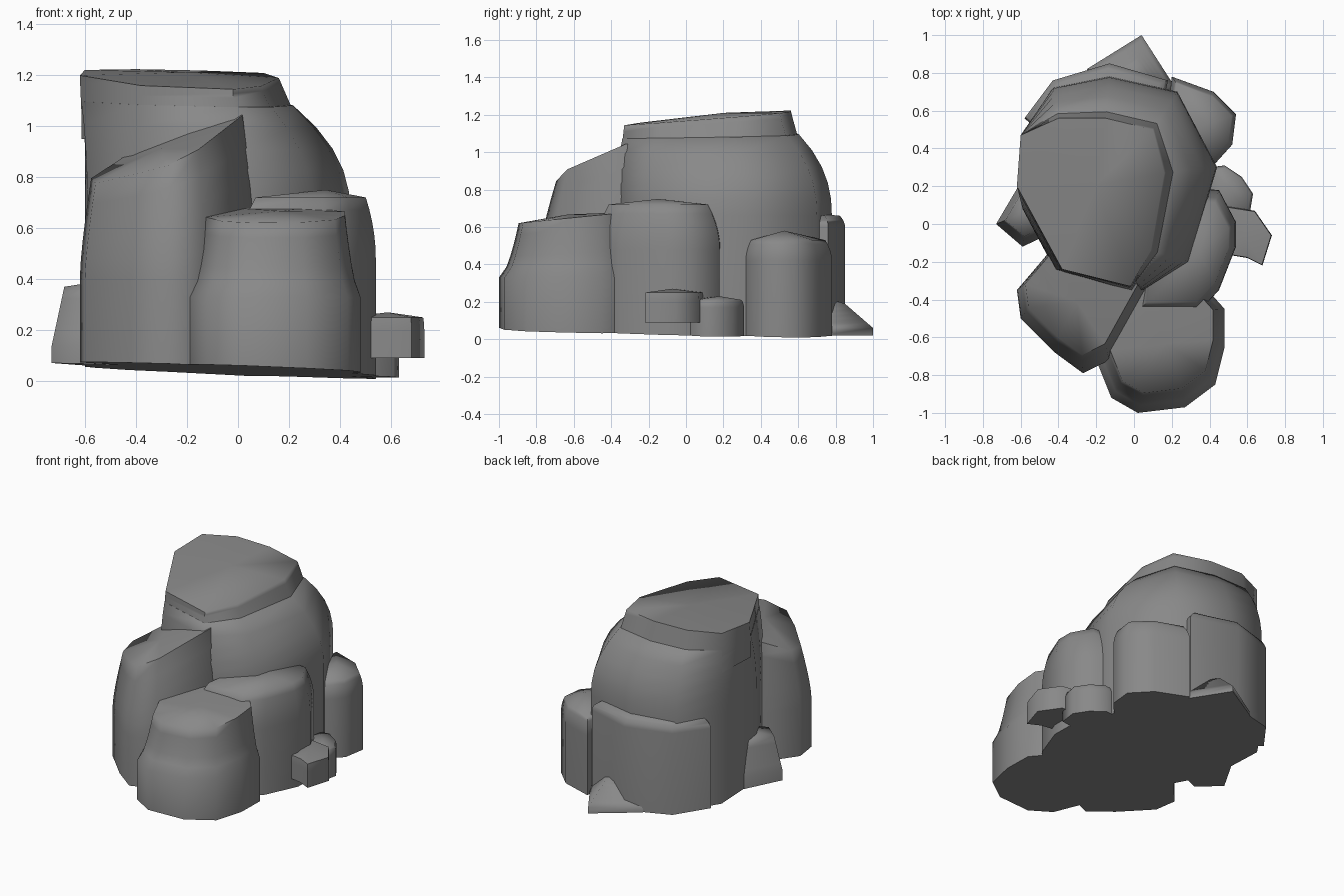
import bpy, bmesh, math
from mathutils import Vector

if "Cube" in bpy.data.objects:
    bpy.data.objects.remove(bpy.data.objects["Cube"])

GROUND = (0.042, -0.04, -0.02)   # sloping underside: height, slope in x, slope in y
STEPS = (0, .2, .4, .6, .8, 1)   # heights between shoulder and top

stone = bpy.data.materials.new("dark_stone")
stone.diffuse_color = (.25, .25, .25, 1)
stone.use_nodes = True
stone.node_tree.nodes["Principled BSDF"].inputs["Base Color"].default_value = stone.diffuse_color


def loft(name, lower, upper, shoulder, top, power=2, crown=0.02, foot=GROUND):
    """Straight wall on the lower outline, then rounding in to the upper outline."""
    def height(plane, p):
        return plane[0] + plane[1] * p.x + plane[2] * p.y

    rings = [[(p.x, p.y, height(foot, p)) for p in lower]]
    for u in STEPS:
        ring = []
        for a, b in zip(lower, upper):
            p = a.lerp(b, u ** power)
            ring.append((p.x, p.y, shoulder + (height(top, p) - shoulder) * u))
        rings.append(ring)

    bm = bmesh.new()
    rows = [[bm.verts.new(p) for p in ring] for ring in rings]
    n = len(lower)
    for a, b in zip(rows, rows[1:]):
        for i in range(n):
            j = (i + 1) % n
            bm.faces.new((a[i], a[j], b[j], b[i]))
    for row, lift in ((rows[0], 0), (rows[-1], crown)):
        mid = sum((v.co for v in row), Vector()) / n
        c = bm.verts.new(mid + Vector((0, 0, lift)))
        for i in range(n):
            bm.faces.new((row[i], row[(i + 1) % n], c))
    bmesh.ops.recalc_face_normals(bm, faces=bm.faces)
    me = bpy.data.meshes.new(name)
    bm.to_mesh(me)
    bm.free()
    me.materials.append(stone)
    me.polygons.foreach_set("use_smooth", [True] * len(me.polygons))
    me.set_sharp_from_angle(angle=math.radians(70))
    bpy.context.collection.objects.link(bpy.data.objects.new(name, me))


def boulder(name, outline, shoulder, top, taper, shift=0, **options):
    """Boulder whose top is its own outline, scaled and moved back."""
    lower = [Vector(p) for p in outline]
    mid = sum(lower, Vector((0, 0))) / len(lower)
    upper = [mid + (p - mid) * taper + Vector((0, shift)) for p in lower]
    loft(name, lower, upper, shoulder, top, **options)


# tall main boulder with a low rim on its summit
body = [Vector(p) for p in (
    (0, -.38), (.29, -.2), (.44, .3), (.23, .7), (-.13, .78),
    (-.43, .72), (-.6, .47), (-.59, .08), (-.42, -.24))]
summit = [Vector(p) for p in (
    (-.02, -.33), (.09, -.14), (.16, .27), (.1, .5), (-.15, .56),
    (-.4, .56), (-.6, .47), (-.62, .2), (-.38, -.24))]
rim = [s.lerp(b, .2) for s, b in zip(summit, body)]
loft("main_boulder", body, rim, .66, (1.08, -.02, .02), power=2.3)
loft("summit_rim", rim, summit, 1.06, (1.17, -.02, .08), power=1, foot=(.95, 0, 0))

# lower shelf behind the main boulder
boulder("back_shelf_boulder",
        [(.18, .76), (-.13, .85), (-.43, .76), (-.58, .56), (-.4, .4), (.1, .4)],
        .6, (.66, 0, 0), .88)

# pointed spurs at its foot, back and left
boulder("back_spur", [(.22, .72), (.04, 1), (-.25, .82), (.03, .6)],
        .06, (.19, 0, 0), .3, power=1)
boulder("left_spur", [(-.73, 0), (-.59, -.12), (-.4, -.03), (-.45, .3), (-.6, .22)],
        .14, (.37, 0, 0), .72, power=1)

# leaning boulder at the front left
boulder("front_left_boulder",
        [(-.62, -.35), (-.6, -.5), (-.42, -.68), (-.27, -.79), (-.13, -.72),
         (.07, -.36), (0, -.15), (-.45, -.15)],
        .4, (1.1, .42, .2), .86, .05, power=1.5)

# rounded boulder at the front right
boulder("front_right_boulder",
        [(-.12, -.92), (.02, -1), (.27, -.97), (.43, -.85), (.48, -.65),
         (.48, -.45), (.3, -.25), (-.1, -.25), (-.2, -.72)],
        .33, (.71, 0, .1), .8, .04, power=.6)

# shoulder boulder on the right side
boulder("right_shoulder_boulder",
        [(0, -.48), (.33, -.48), (.45, -.35), (.54, -.12), (.54, .01),
         (.45, .18), (.1, .2)],
        .48, (.72, 0, 0), .8, crown=.03)

# boulder at the back right
boulder("back_right_boulder",
        [(.2, .78), (.42, .7), (.54, .58), (.52, .42), (.43, .32), (.15, .35)],
        .42, (.53, 0, 0), .86, crown=.05)

# two small stones at the right foot
boulder("outer_small_stone",
        [(.42, -.15), (.6, -.18), (.68, -.22), (.73, -.06), (.64, .07), (.45, .1)],
        .2, (.25, 0, 0), .97, foot=(.09, 0, 0))
boulder("inner_small_stone",
        [(.4, .3), (.48, .31), (.57, .25), (.63, .16), (.61, .04), (.4, 0)],
        .17, (.21, 0, 0), .9)
